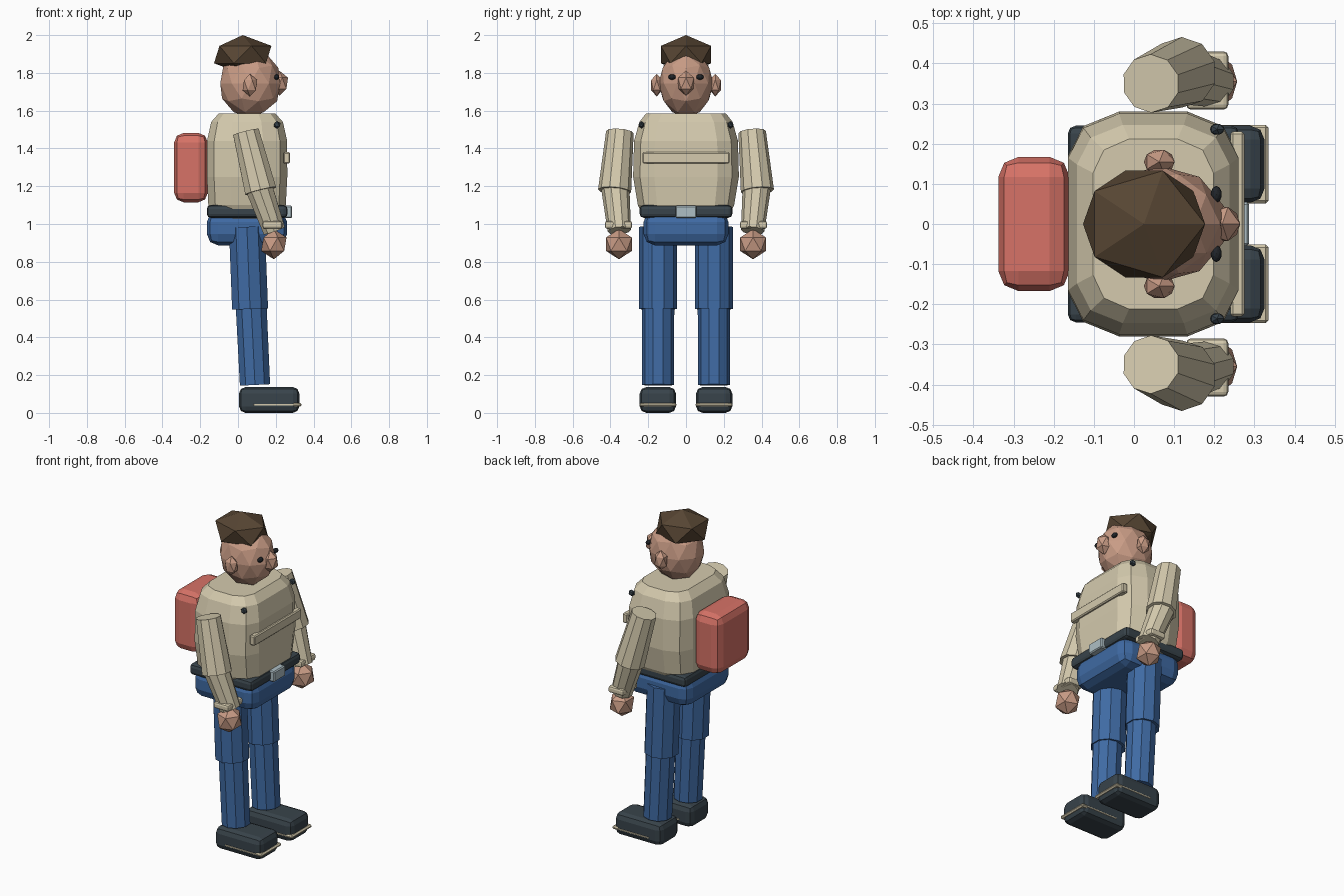
import bpy
import bmesh
from mathutils import Vector, Matrix

old = bpy.data.objects.get("Cube")
if old:
    bpy.data.objects.remove(old, do_unlink=True)


def material(name, rgb):
    m = bpy.data.materials.new(name)
    m.use_nodes = True
    m.diffuse_color = (*rgb, 1)
    node = next(n for n in m.node_tree.nodes if n.type == "BSDF_PRINCIPLED")
    node.inputs["Base Color"].default_value = (*rgb, 1)
    node.inputs["Roughness"].default_value = 0.8
    return m


SHIRT = material("shirt_tan", (0.66, 0.59, 0.42))
DENIM = material("trouser_blue", (0.05, 0.145, 0.37))
SKIN = material("skin", (0.58, 0.33, 0.235))
HAIR = material("hair_brown", (0.095, 0.06, 0.033))
SLATE = material("dark_slate", (0.04, 0.057, 0.07))
CORAL = material("pack_coral", (0.68, 0.17, 0.135))
METAL = material("buckle_grey", (0.42, 0.52, 0.56))
EYE = material("eye_black", (0.015, 0.018, 0.022))


def finish(bm, name, mat):
    bmesh.ops.recalc_face_normals(bm, faces=bm.faces[:])
    mesh = bpy.data.meshes.new(name)
    bm.to_mesh(mesh)
    bm.free()
    mesh.materials.append(mat)
    obj = bpy.data.objects.new(name, mesh)
    bpy.context.collection.objects.link(obj)
    return obj


def ball(name, centre, radii, mat, level=1):
    bm = bmesh.new()
    bmesh.ops.create_icosphere(bm, subdivisions=level, radius=1)
    bmesh.ops.scale(bm, vec=radii, verts=bm.verts)
    bmesh.ops.translate(bm, vec=centre, verts=bm.verts)
    return finish(bm, name, mat)


def box(name, low, high, mat, bevel=0.0, segments=2):
    low, high = Vector(low), Vector(high)
    bm = bmesh.new()
    bmesh.ops.create_cube(bm, size=1)
    bmesh.ops.scale(bm, vec=high - low, verts=bm.verts)
    bmesh.ops.translate(bm, vec=(low + high) / 2, verts=bm.verts)
    if bevel:
        bmesh.ops.bevel(bm, geom=bm.edges[:], offset=bevel, segments=segments,
                        profile=0.5, affect="EDGES")
    return finish(bm, name, mat)


def limb(name, start, end, r_start, r_end, mat, sides=10):
    start, end = Vector(start), Vector(end)
    axis = end - start
    bm = bmesh.new()
    bmesh.ops.create_cone(bm, cap_ends=True, segments=sides, radius1=r_start,
                          radius2=r_end, depth=axis.length)
    # turn the cone with the least twist from straight down
    turn = Vector((0, 0, -1)).rotation_difference(axis).to_matrix()
    flip = Matrix.Rotation(3.14159265, 3, "X")
    bmesh.ops.rotate(bm, matrix=turn @ flip, verts=bm.verts)
    bmesh.ops.translate(bm, vec=(start + end) / 2, verts=bm.verts)
    return finish(bm, name, mat)


def loft(name, centre_x, rings, mat):
    """Stack of rounded rectangles: (height, half depth, half width)."""
    bm = bmesh.new()
    loops = []
    for z, hx, hy in rings:
        corner = [(1, 0.6), (0.82, 0.87), (0.4, 1)]
        pts = corner + [(-x, y) for x, y in reversed(corner)]
        pts += [(-x, -y) for x, y in pts]
        loops.append([bm.verts.new((centre_x + x * hx, y * hy, z)) for x, y in pts])
    for a, b in zip(loops, loops[1:]):
        for i in range(len(a)):
            j = (i + 1) % len(a)
            bm.faces.new((a[i], a[j], b[j], b[i]))
    bm.faces.new(loops[0])
    bm.faces.new(loops[-1])
    return finish(bm, name, mat)


# Torso and hips
loft("shirt_torso", 0.048, [
    (1.03, 0.17, 0.22), (1.10, 0.205, 0.255), (1.25, 0.213, 0.28),
    (1.44, 0.212, 0.275), (1.54, 0.19, 0.247), (1.585, 0.15, 0.212)], SHIRT)
box("chest_band", (0.24, -0.23, 1.32), (0.275, 0.23, 1.38), SHIRT, 0.006, 1)
box("belt", (-0.165, -0.245, 1.033), (0.262, 0.245, 1.1), SLATE, 0.02)
box("belt_buckle", (0.24, -0.055, 1.032), (0.287, 0.055, 1.097), METAL, 0.006, 1)
box("hips", (-0.165, -0.225, 0.887), (0.26, 0.225, 1.07), DENIM, 0.06)
box("backpack", (-0.338, -0.167, 1.115), (-0.16, 0.167, 1.482), CORAL, 0.05)

# Head
ball("head", (0.065, 0, 1.745), (0.167, 0.145, 0.18), SKIN, 2)
ball("hair", (0.025, 0, 1.897), (0.17, 0.156, 0.103), HAIR)
ball("nose", (0.22, 0, 1.745), (0.05, 0.05, 0.066), SKIN)

# Paired parts
for side, s in (("left", 1), ("right", -1)):
    ball(side + "_ear", (0.063, 0.155 * s, 1.735), (0.043, 0.035, 0.06), SKIN)
    ball(side + "_eye", (0.205, 0.074 * s, 1.778), (0.014, 0.021, 0.015), EYE, 2)
    ball(side + "_strap_end", (0.207, 0.236 * s, 1.525), (0.02, 0.016, 0.02), SLATE)

    # Arm
    elbow = (0.12, 0.378 * s, 1.175)
    limb(side + "_upper_arm", (0.042, 0.35 * s, 1.487), elbow, 0.073, 0.088, SHIRT)
    limb(side + "_forearm", (0.105, 0.376 * s, 1.21), (0.192, 0.353 * s, 0.965),
         0.076, 0.062, SHIRT)
    y = sorted((0.285 * s, 0.43 * s))
    box(side + "_cuff", (0.13, y[0], 0.975), (0.235, y[1], 1.015), SHIRT, 0.012)
    ball(side + "_hand", (0.19, 0.355 * s, 0.893), (0.075, 0.08, 0.08), SKIN)

    # Leg
    limb(side + "_thigh", (0.047, 0.148 * s, 0.985), (0.064, 0.148 * s, 0.55),
         0.1, 0.1, DENIM)
    limb(side + "_shin", (0.07, 0.148 * s, 0.56), (0.09, 0.148 * s, 0.148),
         0.086, 0.084, DENIM)

    # Shoe with a pale sole edge
    y = sorted((0.053 * s, 0.245 * s))
    box(side + "_shoe", (0.005, y[0], 0.0), (0.325, y[1], 0.137), SLATE, 0.035)
    box(side + "_sole_edge", (0.078, y[0] - 0.002, 0.033), (0.335, y[1] + 0.002, 0.053),
        SHIRT, 0.007, 1)
